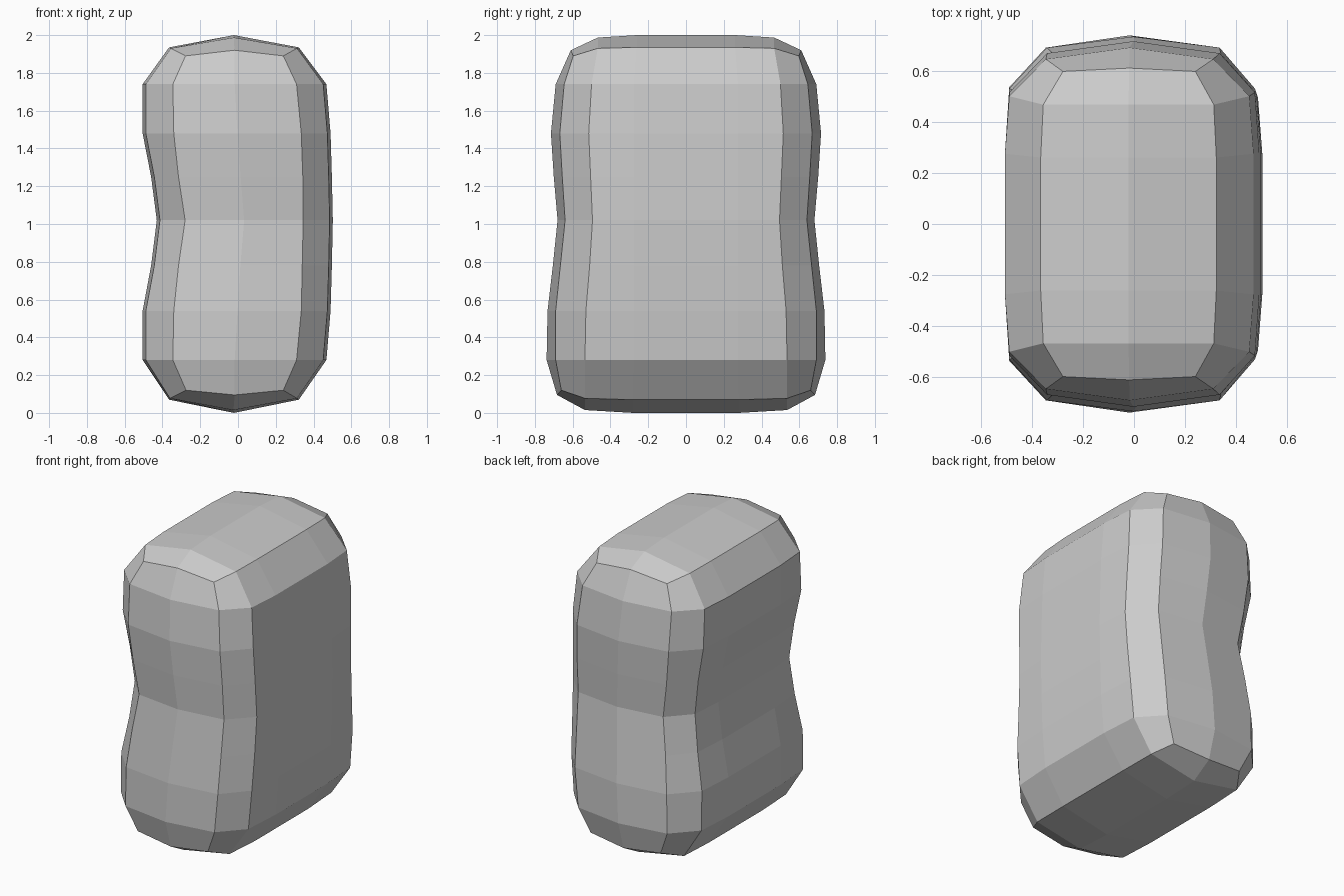
import bpy, bmesh

# Mid-height rows: z, corner x left/right, corner y, mid-front y, side x left/right, side-edge y
ROWS = [
    (0.28, -0.345, 0.31, 0.69, 0.738, -0.505, 0.468, 0.535),
    (0.54, -0.34, 0.335, 0.69, 0.733, -0.505, 0.49, 0.53),
    (0.78, -0.315, 0.34, 0.665, 0.705, -0.46, 0.497, 0.51),
    (1.02, -0.28, 0.345, 0.64, 0.68, -0.43, 0.502, 0.495),
    (1.25, -0.315, 0.343, 0.655, 0.70, -0.46, 0.497, 0.505),
    (1.48, -0.34, 0.335, 0.668, 0.715, -0.505, 0.49, 0.515),
    (1.74, -0.345, 0.31, 0.645, 0.69, -0.505, 0.468, 0.50),
]
# End caps: three lines from the front edge inwards: y mid, y corner, x left/right, z corner, z mid
BOTTOM = [(0.683, 0.66, -0.275, 0.24, 0.12, 0.095),
          (0.535, 0.535, -0.36, 0.312, 0.077, 0.015),
          (0.28, 0.28, -0.365, 0.322, 0.07, 0.0)]
TOP = [(0.61, 0.597, -0.278, 0.24, 1.89, 1.92),
       (0.467, 0.467, -0.355, 0.312, 1.93, 1.987),
       (0.26, 0.26, -0.365, 0.322, 1.935, 2.0)]
NX, NY, NZ = 2, 5, 8


def position(i, j, k):
    sign = -1 if j < 3 else 1
    line = min(j, NY - j)
    if k in (0, NZ):
        ym, yc, xl, xr, zc, zm = (BOTTOM if k == 0 else TOP)[line]
        if i == 1:
            return ((xl + xr) / 2, sign * ym, zm)
        return (xl if i == 0 else xr, sign * yc, zc)
    z, xl, xr, yc, ym, sl, sr, ys = ROWS[k - 1]
    if line == 0:
        if i == 1:
            return ((xl + xr) / 2, sign * ym, z)
        return (xl if i == 0 else xr, sign * yc, z)
    inset = 0.017 if line == 1 else 0
    return (sl + inset if i == 0 else sr - inset, sign * (ys if line == 1 else 0.275), z)


bm = bmesh.new()
verts = {}


def vert(key):
    if key not in verts:
        verts[key] = bm.verts.new(position(*key))
    return verts[key]


def patch(nu, nv, key):
    for u in range(nu):
        for v in range(nv):
            bm.faces.new([vert(key(u + a, v + b)) for a, b in ((0, 0), (1, 0), (1, 1), (0, 1))])


# Six curved sides of the block
for end in (0, 1):
    patch(NY, NZ, lambda u, v: (end * NX, u, v))
    patch(NX, NZ, lambda u, v: (u, end * NY, v))
    patch(NX, NY, lambda u, v: (u, v, end * NZ))
bmesh.ops.recalc_face_normals(bm, faces=bm.faces)

mesh = bpy.data.meshes.new("rounded_block")
bm.to_mesh(mesh)
bm.free()
bpy.context.collection.objects.link(bpy.data.objects.new("rounded_block", mesh))
